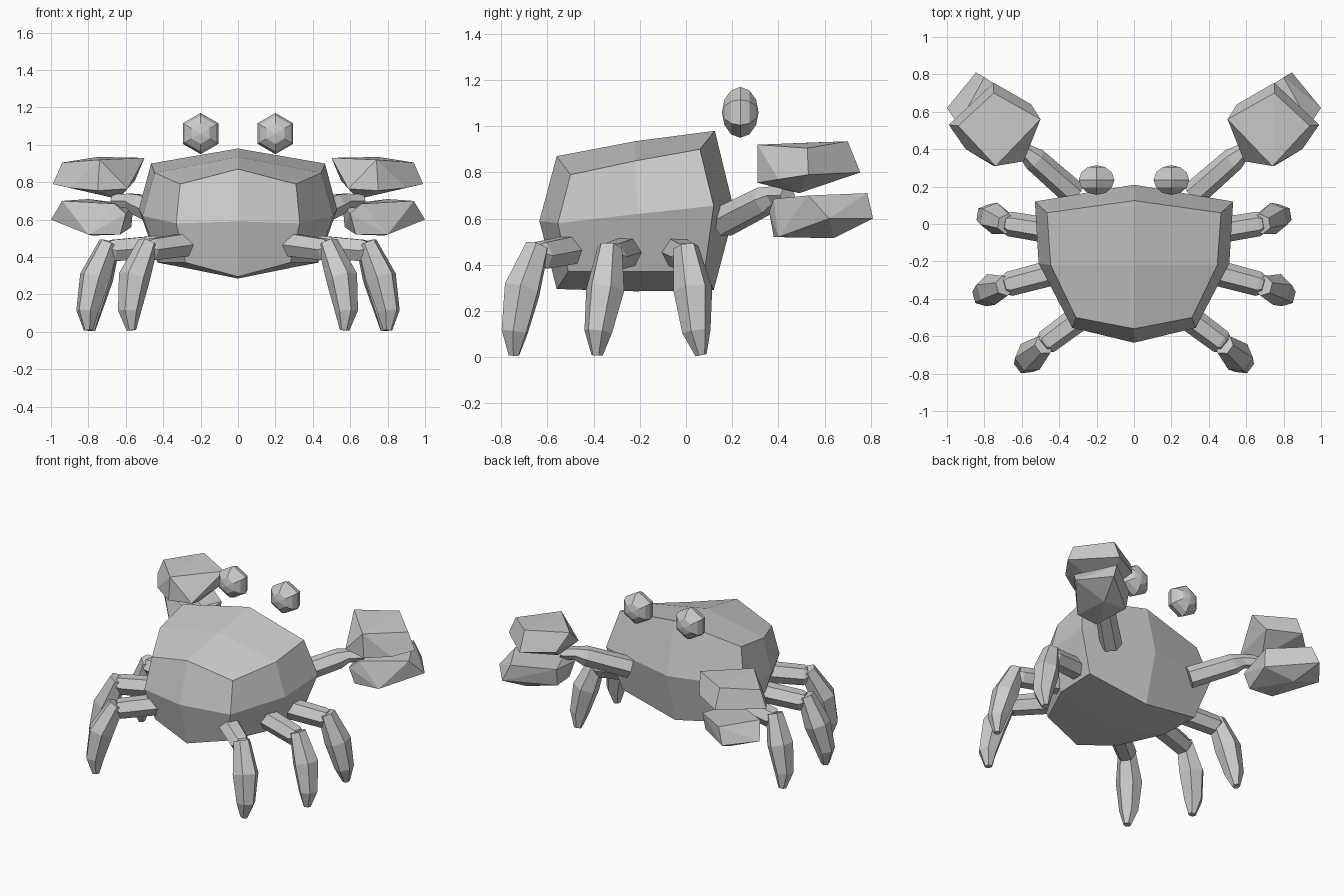
import bpy, bmesh, math
from mathutils import Vector, Matrix

if "Cube" in bpy.data.objects:
    bpy.data.objects.remove(bpy.data.objects["Cube"])


def finish(name, bm):
    """Turn a right-hand half into a mirrored object."""
    bmesh.ops.recalc_face_normals(bm, faces=bm.faces[:])
    me = bpy.data.meshes.new(name)
    bm.to_mesh(me)
    bm.free()
    ob = bpy.data.objects.new(name, me)
    bpy.context.collection.objects.link(ob)
    mod = ob.modifiers.new("mirror", 'MIRROR')
    mod.use_clip = True
    return ob


def tube(name, path, ref, sides=6):
    """Faceted limb: path holds (x, y, z, radius)."""
    bm = bmesh.new()
    pts = [Vector(p[:3]) for p in path]
    rings = []
    for i, p in enumerate(pts):
        d = (pts[min(i + 1, len(pts) - 1)] - pts[max(i - 1, 0)]).normalized()
        u = d.cross(Vector(ref)).normalized()
        v = u.cross(d)
        rings.append([bm.verts.new(p + path[i][3] * (u * math.cos(a) + v * math.sin(a)))
                      for a in (2 * math.pi * k / sides for k in range(sides))])
    for a, b in zip(rings, rings[1:]):
        for k in range(sides):
            n = (k + 1) % sides
            bm.faces.new((a[k], a[n], b[n], b[k]))
    bm.faces.new(rings[0])
    bm.faces.new(rings[-1])
    return finish(name, bm)


def hull(name, points):
    bm = bmesh.new()
    for p in points:
        bm.verts.new(p)
    res = bmesh.ops.convex_hull(bm, input=bm.verts[:])
    junk = [g for g in res["geom_interior"] if isinstance(g, bmesh.types.BMVert)]
    bmesh.ops.delete(bm, geom=junk, context='VERTS')
    bmesh.ops.dissolve_limit(bm, angle_limit=math.radians(6), verts=bm.verts[:], edges=bm.edges[:])
    return finish(name, bm)


# shell: three half rings (one end centre, sides, other end centre), plus mid ridge points
bm = bmesh.new()
rings = [[bm.verts.new(p) for p in ring] for ring in (
    [(0, .125, .98), (.465, .06, .90), (.445, -.22, .85), (.31, -.50, .79), (0, -.56, .87)],
    [(0, .21, .63), (.53, .12, .655), (.51, -.21, .62), (.33, -.555, .58), (0, -.635, .59)],
    [(0, .12, .29), (.43, .08, .37), (.42, -.21, .37), (.28, -.51, .37), (0, -.56, .295)])]
for a, b in zip(rings, rings[1:]):
    for k in range(4):
        bm.faces.new((a[k], a[k + 1], b[k + 1], b[k]))
for r, z in ((rings[0], .935), (rings[2], .285)):
    c = bm.verts.new((0, -.22, z))
    bm.faces.new((r[0], r[1], r[2], c))
    bm.faces.new((c, r[2], r[3], r[4]))
finish("shell", bm)

# eyes
bm = bmesh.new()
bmesh.ops.create_uvsphere(bm, u_segments=6, v_segments=6, radius=.11,
                          matrix=Matrix.Translation((.2, .235, 1.06))
                          @ Matrix.Diagonal((1, .72, 1, 1))
                          @ Matrix.Rotation(math.pi / 2, 4, 'X'))
finish("eyes", bm)

# claw arms
tube("claw_arms", [(.32, .16, .585, .07), (.53, .345, .68, .065),
                   (.58, .385, .70, .045), (.66, .44, .70, .04)], (0, 0, 1))

# upper and lower pincers
hull("upper_pincers", [
    (.94, .525, .905), (.74, .31, .92), (.50, .56, .93), (.75, .70, .935),
    (.99, .53, .79), (.75, .31, .755), (.59, .335, .765), (.75, .755, .80),
    (.55, .64, .81), (.64, .49, .71), (.90, .40, .77)])
hull("lower_pincers", [
    (.60, .36, .63), (.63, .38, .52), (.80, .40, .52), (.66, .38, .685),
    (.94, .53, .70), (1.0, .62, .60), (.845, .81, .60), (.80, .785, .71),
    (.56, .62, .68), (.57, .60, .56), (.78, .64, .515)])

# legs: thigh path and shin path
legs = {
    "front": ([(.36, -.05, .46, .07), (.665, .0, .435, .066), (.70, .005, .445, .048)],
              [(.68, .0, .475, .055), (.745, .03, .29, .085), (.785, .045, .11, .062), (.785, .065, .008, .025)]),
    "middle": ([(.36, -.24, .46, .07), (.665, -.32, .435, .066), (.70, -.33, .445, .048)],
               [(.69, -.33, .475, .055), (.765, -.35, .29, .085), (.805, -.38, .11, .062), (.80, -.385, .008, .025)]),
    "rear": ([(.25, -.47, .47, .07), (.465, -.63, .44, .066), (.49, -.65, .45, .048)],
             [(.48, -.645, .475, .055), (.555, -.71, .29, .085), (.58, -.742, .11, .062), (.57, -.745, .008, .025)]),
}
for name, (thigh, shin) in legs.items():
    out = Vector(thigh[1][:3]) - Vector(thigh[0][:3])
    tube(name + "_thighs", thigh, (0, 0, 1))
    tube(name + "_shins", shin, (out.x, out.y, 0))
